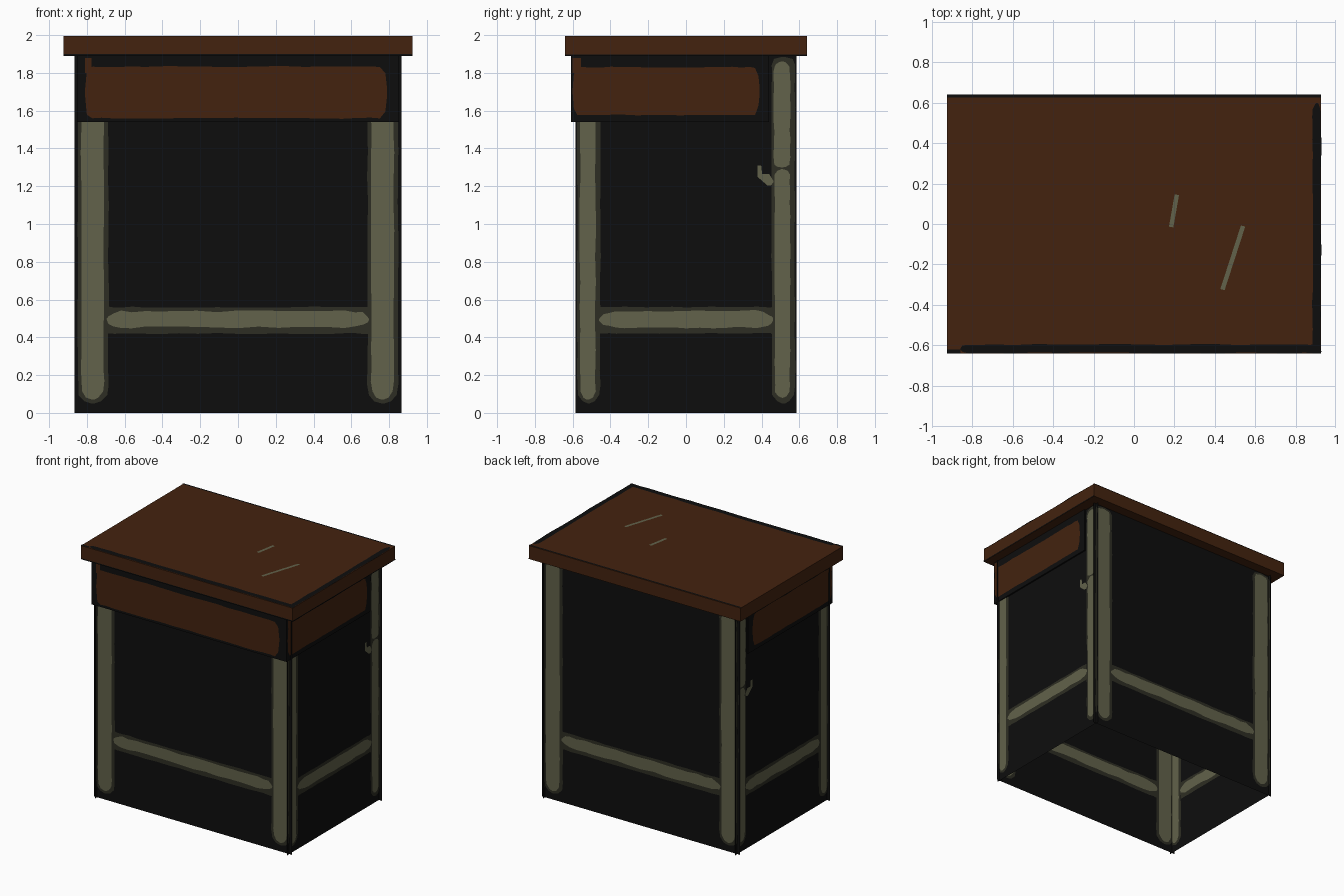
import bpy, math, random
from mathutils import Vector

random.seed(4)
if "Cube" in bpy.data.objects:
    bpy.data.objects.remove(bpy.data.objects["Cube"])


def material(name, rgb):
    m = bpy.data.materials.new(name)
    m.use_nodes = True
    m.diffuse_color = (*rgb, 1)
    bsdf = m.node_tree.nodes["Principled BSDF"]
    bsdf.inputs["Base Color"].default_value = (*rgb, 1)
    bsdf.inputs["Roughness"].default_value = 0.9
    return m


BLACK, SHADE, METAL, WOOD = range(4)
PALETTE = [material("black", (0.0042, 0.0042, 0.0042)),
           material("dark_olive", (0.027, 0.027, 0.0168)),
           material("pale_olive", (0.122, 0.122, 0.069)),
           material("brown_wood", (0.057, 0.0165, 0.0047))]


class Part:
    """Collects flat faces laid out in a (u, v) frame standing off along a normal."""

    def __init__(self, name):
        self.name, self.verts, self.faces, self.mats = name, [], [], []

    def frame(self, origin, u, v, n):
        self.o, self.u, self.v, self.n = map(Vector, (origin, u, v, n))
        return self

    def face(self, pts, mat, off=0.0):
        pts = list(pts)
        # keep the winding facing the stand-off direction
        area = sum(p[0] * q[1] - q[0] * p[1] for p, q in zip(pts, pts[1:] + pts[:1]))
        if (area > 0) != (self.u.cross(self.v).dot(self.n) > 0):
            pts.reverse()
        start = len(self.verts)
        self.verts += [self.o + self.u * a + self.v * b + self.n * off for a, b in pts]
        self.faces.append(list(range(start, len(self.verts))))
        self.mats.append(mat)

    def rect(self, u0, u1, v0, v1, mat, off=0.0):
        self.face([(u0, v0), (u1, v0), (u1, v1), (u0, v1)], mat, off)

    def bar(self, c, w, t0, t1, mat, off, upright=True, r0=0.0, r1=0.0, wobble=0.003):
        """Hand-painted bar: half width w round c, rounded by r0 and r1 at its ends."""
        ts = [t0 + (t1 - t0) * (0.5 - 0.5 * math.cos(math.pi * i / 20)) for i in range(21)]
        rows = []
        for t in ts:
            h = w
            for d, r in ((t - t0, r0), (t1 - t, r1)):
                if r > 0 and d < r:
                    h = min(h, w * math.sqrt(max(0.01, 1 - (1 - d / r) ** 2)))
            rows.append((t, c - h + random.uniform(-wobble, wobble),
                         c + h + random.uniform(-wobble, wobble)))
        for (ta, la, ha), (tb, lb, hb) in zip(rows, rows[1:]):
            quad = [(la, ta), (ha, ta), (hb, tb), (lb, tb)]
            self.face(quad if upright else [(b, a) for a, b in quad], mat, off)

    def box(self, lo, hi, mat):
        for axis in range(3):
            a, b = [i for i in range(3) if i != axis]
            for side, sign in ((lo, -1), (hi, 1)):
                o, u, v, n = [0] * 3, [0] * 3, [0] * 3, [0] * 3
                o[axis], n[axis], u[a], v[b] = side[axis], sign, 1, 1
                self.frame(o, u, v, n).rect(lo[a], hi[a], lo[b], hi[b], mat)

    def build(self):
        mesh = bpy.data.meshes.new(self.name)
        mesh.from_pydata(self.verts, [], self.faces)
        for m in PALETTE:
            mesh.materials.append(m)
        for p, m in zip(mesh.polygons, self.mats):
            p.material_index = m
        mesh.update()
        obj = bpy.data.objects.new(self.name, mesh)
        bpy.context.collection.objects.link(obj)


UP = (0, 0, 1)
TOP = 1.89


def frame_paint(part, leg, w, inner):
    """Two legs and a stretcher painted on one side of a panel."""
    for s in (-1, 1):
        part.bar(s * leg, w + 0.021, 0.05, 1.885, SHADE, 0.002, r0=0.07, r1=0.03)
    part.bar(0.49, 0.07, -inner, inner, SHADE, 0.002, upright=False)
    part.bar(0.495, 0.043, -inner - 0.005, inner + 0.005, METAL, 0.004, upright=False,
             r0=0.09, r1=0.09, wobble=0.006)


def both_sides(part, origin, u, n):
    for s in (1, -1):
        yield part.frame(origin, u, UP, Vector(n) * s)


# front and back panels
for name, s in (("front_panel", -1), ("back_panel", 1)):
    p = Part(name)
    origin, u, n = (0, s * 0.56, 0), (-s, 0, 0), (0, s, 0)
    p.frame(origin, u, UP, n).rect(-0.865, 0.865, 0, TOP, BLACK)
    for q in both_sides(p, origin, u, n):
        frame_paint(q, 0.767, 0.06, 0.69)
        for c in (-0.77, 0.765):
            q.bar(c, 0.06, 0.07, 1.87, METAL, 0.004, r0=0.07, r1=0.02)
    p.build()

# side panels, with a small hook painted beside each rear leg
HOOK = [[(0.378, 1.31), (0.398, 1.31), (0.403, 1.265), (0.378, 1.25)],
        [(0.378, 1.25), (0.403, 1.265), (0.44, 1.265), (0.43, 1.205)],
        [(0.43, 1.205), (0.44, 1.265), (0.465, 1.225), (0.45, 1.205)]]
for name, s in (("left_panel", 1), ("right_panel", -1)):
    p = Part(name)
    origin, u, n = (s * 0.84, 0, 0), (0, 1, 0), (s, 0, 0)
    p.frame(origin, u, UP, n).rect(-0.585, 0.585, 0, TOP, BLACK)
    for q in both_sides(p, origin, u, n):
        frame_paint(q, 0.515, 0.04, 0.455)
        q.bar(-0.52, 0.041, 0.07, 1.87, METAL, 0.004, r0=0.05, r1=0.02)
        q.bar(0.51, 0.04, 0.08, 1.29, METAL, 0.004, r0=0.05, r1=0.03)
        q.bar(0.508, 0.043, 1.3, 1.86, METAL, 0.004, r0=0.02, r1=0.05)
        for quad in HOOK:
            q.face(quad, METAL, 0.004)
    p.build()

# drawer with painted wood faces
drawer = Part("drawer")
drawer.box((-0.852, -0.61, 1.54), (0.852, 0.44, TOP), BLACK)
drawer.frame((0, -0.61, 0), (1, 0, 0), UP, (0, -1, 0))
drawer.bar(1.697, 0.137, -0.81, 0.79, WOOD, 0.003, upright=False, r0=0.02, r1=0.03)
drawer.rect(-0.81, -0.775, 1.8, 1.88, WOOD, 0.004)
for s in (1, -1):
    drawer.frame((s * 0.852, 0, 0), (0, 1, 0), UP, (s, 0, 0))
    drawer.bar(1.703, 0.127, -0.6, 0.39, WOOD, 0.003, upright=False, r0=0.02, r1=0.03)
    drawer.rect(-0.6, -0.555, 1.8, 1.88, WOOD, 0.004)
drawer.build()

# table top with worn dark edges
top = Part("table_top")
top.box((-0.925, -0.64, TOP), (0.925, 0.64, 1.996), WOOD)
top.frame((0, 0, 1.996), (1, 0, 0), (0, 1, 0), UP)
top.bar(-0.618, 0.021, -0.86, 0.885, BLACK, 0.003, upright=False, r0=0.03)
top.rect(-0.925, -0.86, -0.64, -0.622, BLACK, 0.003)
top.bar(0.905, 0.02, -0.64, 0.6, BLACK, 0.003, r1=0.06)
top.rect(-0.925, 0.925, 0.627, 0.64, BLACK, 0.003)
top.frame((0, -0.64, 0), (1, 0, 0), UP, (0, -1, 0)).rect(-0.92, 0.92, TOP, 1.899, BLACK, 0.002)
top.frame((0.925, 0, 0), (0, 1, 0), UP, (1, 0, 0)).rect(-0.64, 0.64, TOP, 1.897, BLACK, 0.002)
top.build()

# scratches on the table top
scratches = Part("scratches").frame((0, 0, 1.996), (1, 0, 0), (0, 1, 0), UP)
for a, b in (((0.184, -0.015), (0.212, 0.145)), ((0.438, -0.325), (0.54, -0.01))):
    a, b = Vector(a), Vector(b)
    d = (b - a).normalized() * 0.011
    side = Vector((-d.y, d.x))
    scratches.face([a + side, a - side, b - side, b + side], METAL, 0.004)
scratches.build()
